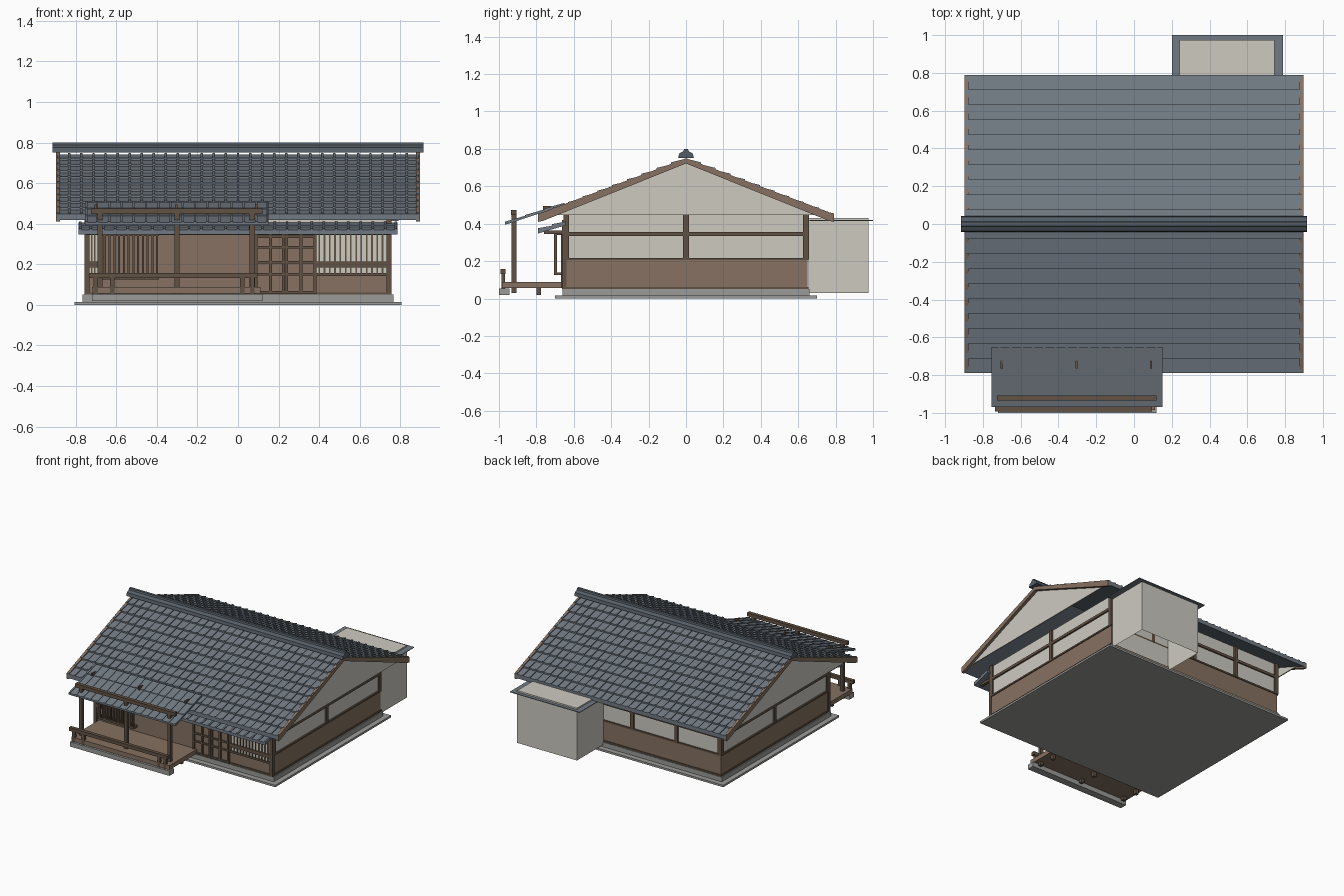
import bpy, bmesh

if "Cube" in bpy.data.objects:
    bpy.data.objects.remove(bpy.data.objects["Cube"])


def srgb(r, g, b):
    f = lambda c: (c / 12.92 if c <= 0.04045 else ((c + 0.055) / 1.055) ** 2.4)
    return (f(r / 255), f(g / 255), f(b / 255), 1)


def material(name, *rgb):
    m = bpy.data.materials.new(name)
    m.diffuse_color = srgb(*rgb)
    m.use_nodes = True
    m.node_tree.nodes["Principled BSDF"].inputs["Base Color"].default_value = m.diffuse_color
    return m


PLASTER = material("plaster", 205, 202, 192)
WOOD = material("wood", 134, 113, 97)
DARK = material("dark_wood", 97, 82, 67)
SLATE = material("slate", 113, 122, 131)
RIDGE = material("dark_slate", 84, 93, 101)
STONE = material("stone", 155, 155, 152)


def finish(name, bm, mat):
    bmesh.ops.recalc_face_normals(bm, faces=bm.faces)
    me = bpy.data.meshes.new(name)
    bm.to_mesh(me)
    bm.free()
    me.materials.append(mat)
    ob = bpy.data.objects.new(name, me)
    bpy.context.collection.objects.link(ob)
    return ob


def add_prism(bm, profile, x0, x1):
    """Extrude a (y, z) outline along x."""
    vs = [bm.verts.new((x0, y, z)) for y, z in profile]
    face = bm.faces.new(vs)
    ext = bmesh.ops.extrude_face_region(bm, geom=[face])
    moved = [v for v in ext["geom"] if isinstance(v, bmesh.types.BMVert)]
    bmesh.ops.translate(bm, verts=moved, vec=(x1 - x0, 0, 0))


def add_box(bm, x0, x1, y0, y1, z0, z1):
    add_prism(bm, [(y0, z0), (y1, z0), (y1, z1), (y0, z1)], x0, x1)


def boxes(name, mat, items):
    bm = bmesh.new()
    for b in items:
        add_box(bm, *b)
    return finish(name, bm, mat)


def prisms(name, mat, items):
    bm = bmesh.new()
    for p in items:
        add_prism(bm, *p)
    return finish(name, bm, mat)


def tiled_slope(name, x0, x1, top, eave, rows, cols, thick, lip, rib=0.006):
    """Stepped tile courses from top to eave, with raised ribs down the slope."""
    (ya, za), (yb, zb) = top, eave
    at = lambda t: (ya + (yb - ya) * t, za + (zb - za) * t)
    steps = []
    for i in range(rows):
        y, z = at(i / rows)
        steps.append((y, z))
        y, z = at((i + 1) / rows)
        steps.append((y, z + lip))
    under = [(yb, zb - thick), (ya, za - thick)]
    items = [(steps + under, x0, x1)]
    pitch = (x1 - x0) / cols
    for c in range(cols + 1):
        x = min(max(x0 + c * pitch, x0 + 0.007), x1 - 0.007)
        items.append(([(y, z + rib) for y, z in steps] + under, x - 0.006, x + 0.006))
    return prisms(name, SLATE, items)


# Ground slab and foundation
boxes("base_slab", STONE, [(-.805, .805, -.70, .70, 0, .015)])
boxes("foundation", STONE, [(-.765, .765, -.66, .66, .015, .05)])

# Walls: timber below, plaster above
boxes("lower_wall", WOOD, [(-.75, .75, -.65, .65, .05, .21)])
boxes("upper_wall", PLASTER, [(-.745, .745, -.645, .645, .21, .45)])

# Timber frame on the sides and back
frame = []
for s in (-1, 1):
    xa, xb = sorted((s * .735, s * .757))
    for y in (-.64, 0, .64):
        frame.append((xa, xb, y - .015, y + .015, .21, .45))
    frame.append((xa, xb, -.65, .65, .335, .355))
    frame.append((xa, xb, -.65, .65, .205, .217))
for x in (-.74, -.375, 0, .375, .74):
    frame.append((x - .014, x + .014, .635, .657, .21, .45))
frame += [(-.75, .75, .635, .655, .335, .355), (-.75, .75, .635, .655, .205, .217)]
frame += [(-.757, .757, -.656, .656, .05, .062)]
boxes("timber_frame", DARK, frame)

# Front wall: panels, screen window and frame
boxes("front_panels", WOOD, [(-.69, .385, -.655, -.64, .05, .36)])
front = [(-.757, -.732, -.662, -.64, .05, .42), (.732, .757, -.662, -.64, .05, .42),
         (-.75, .75, -.665, -.64, .345, .365), (.385, .735, -.662, -.64, .185, .213),
         (.385, .735, -.662, -.64, .142, .156), (-.75, -.69, -.662, -.64, .185, .213)]
boxes("front_frame", DARK, front)
bars = [(.40 + i * .026 - .004, .40 + i * .026 + .004, -.66, -.64, .15, .35) for i in range(13)]
bars += [(x - .004, x + .004, -.66, -.64, .14, .35) for x in (-.72, -.705)]
boxes("window_bars", DARK, bars)
boxes("window_screen", PLASTER, [(.385, .735, -.654, -.64, .15, .35),
                                 (-.735, -.69, -.654, -.64, .14, .35)])

# Sliding doors
door = [(x - .007, x + .007, -.667, -.64, .055, .35) for x in (.088, .16, .225, .24, .31, .38)]
door += [(.085, .385, -.665, -.64, z - .006, z + .006) for z in (.062, .15, .21, .285, .335)]
boxes("door_lattice", DARK, door)

# Projecting lattice beside the veranda
lattice = [(-.68 + i * .0235 - .005, -.68 + i * .0235 + .005, -.705, -.69, .13, .355)
           for i in range(13)]
lattice += [(-.69, -.39, -.705, -.65, .34, .36), (-.69, -.39, -.705, -.65, .125, .14)]
boxes("veranda_lattice", DARK, lattice)

# Low front eave under the main roof
tiled_slope("lower_eave", -.785, .785, (-.645, .405), (-.79, .362), 2, 26, .014, .008)
boxes("eave_brackets", DARK, [(x - .01, x + .01, -.76, -.64, .345, .365)
                              for x in (-.74, -.37, 0, .37, .74)])

# Main roof
for s, label in ((-1, "front"), (1, "back")):
    tiled_slope("roof_" + label, -.89, .89, (0, .742), (s * .79, .438), 10, 30, .02, .011)

# Gable ends and barge boards
gable = [(-.76, .447), (.76, .447), (0, .735)]
prisms("gables", PLASTER, [(gable, -.872, -.864), (gable, .864, .872)])
barge = []
for s in (-1, 1):
    board = [(0, .75), (s * .79, .452), (s * .79, .41), (s * .765, .415), (0, .722)]
    barge += [(board, -.897, -.876), (board, .876, .897)]
prisms("barge_boards", WOOD, barge)

# Ridge cap
ridge = [(-.042, .752), (.042, .752), (.036, .775), (.014, .788), (.01, .80),
         (-.01, .80), (-.014, .788), (-.036, .775)]
prisms("ridge_cap", RIDGE, [(ridge, -.915, .915)])

# Back annex: open underneath, with a thin flashing round its top
annex = boxes("annex", PLASTER, [(.24, .745, .655, .975, .03, .43)])
bm = bmesh.new()
bm.from_mesh(annex.data)
bm.faces.ensure_lookup_table()
low = [f for f in bm.faces if f.calc_center_median().z < .04]
bmesh.ops.delete(bm, geom=low, context="FACES")
bm.to_mesh(annex.data)
bm.free()
boxes("annex_flashing", SLATE, [(.20, .24, .66, 1, .414, .419), (.745, .79, .66, 1, .414, .419),
                                (.24, .745, .975, 1, .414, .419)])

# Veranda deck, stone footing and floor joists
boxes("veranda_deck", WOOD, [(-.72, .11, -.985, -.65, .055, .088)])
boxes("veranda_stone", STONE, [(-.72, .12, -1, -.945, .018, .054)])
boxes("veranda_stubs", DARK, [(x - .012, x + .012, -.80, -.776, .02, .056) for x in (-.68, -.3, .07)])

# Veranda posts, beams and railing
boxes("veranda_posts", DARK, [(x - .013, x + .013, -.933, -.907, .03, .47) for x in (-.68, -.3, .07)])
boxes("veranda_beam", DARK, [(-.725, .12, -.935, -.907, .447, .474)])
rail = [(-.735, .095, -.992, -.965, .132, .158)]
rail += [(x - .011, x + .011, -.987, -.967, .05, .135) for x in (-.70, -.62, .02, .07)]
boxes("veranda_railing", DARK, rail)

# Veranda roof and rafters
tiled_slope("veranda_roof", -.755, .15, (-.65, .508), (-.968, .403), 3, 15, .009, .004, .004)
rafter = [(-.95, .40), (-.72, .476), (-.72, .494), (-.765, .494), (-.765, .465), (-.95, .41)]
prisms("veranda_rafters", DARK, [(rafter, x - .006, x + .006) for x in (-.70, -.305, .09)])
